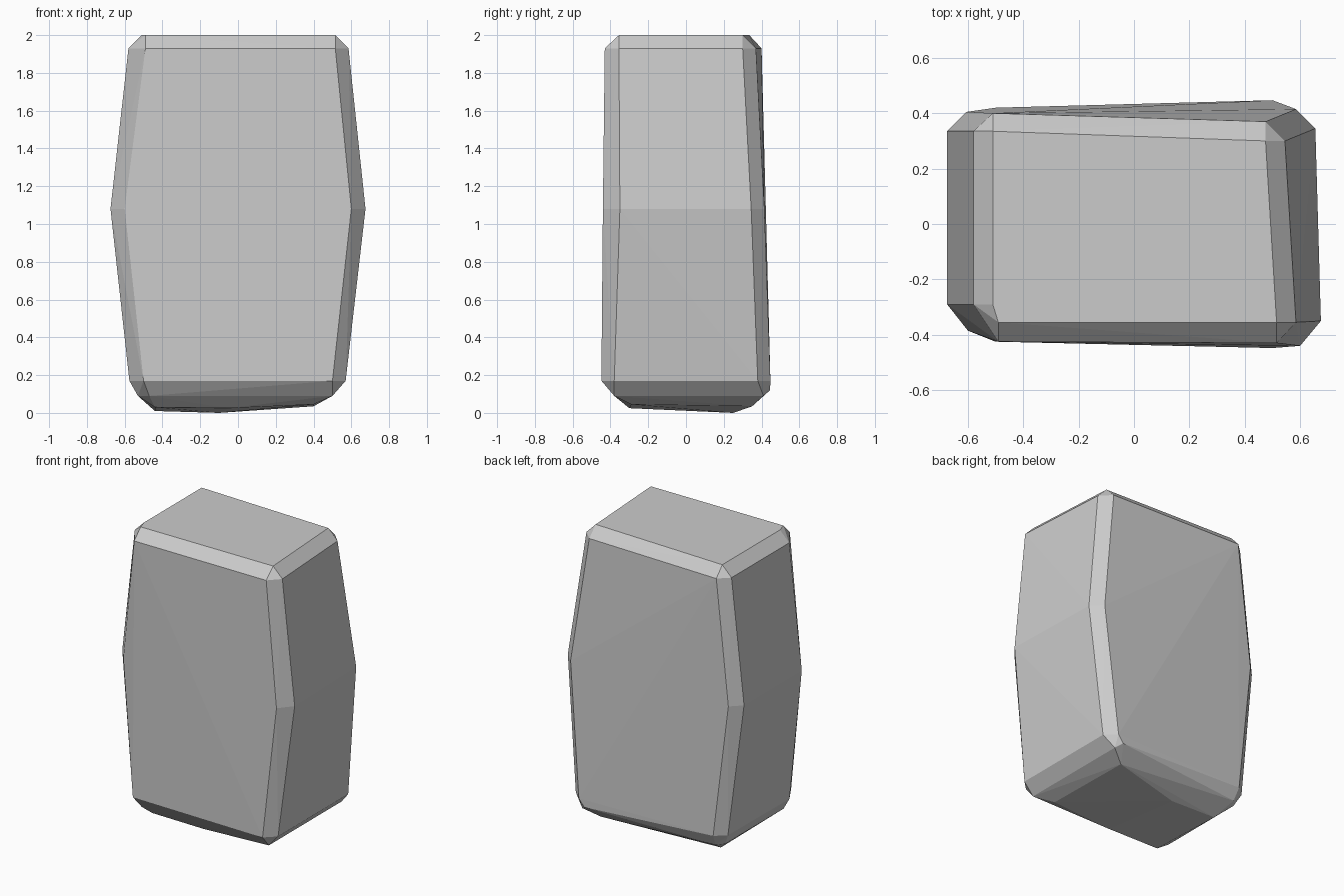
import bpy, bmesh

# Outline corners, counter-clockwise: front-left pair, front-right pair, back-right pair, back-left pair
SECTIONS = [
    # bevelled top cap
    (2.00, [(-.51, -.29), (-.49, -.355), (.515, -.355), (.475, .30), (-.51, .335)]),
    # top shoulder
    (1.93, [(-.58, -.29), (-.49, -.425), (.515, -.43), (.585, -.355),
            (.545, .30), (.475, .37), (-.51, .40), (-.58, .335)]),
    # widest belt
    (1.08, [(-.675, -.29), (-.60, -.385), (.60, -.44), (.675, -.35),
            (.655, .345), (.585, .415), (-.605, .405), (-.675, .335)]),
    # lower shoulder
    (0.17, [(-.575, -.30), (-.50, -.425), (.50, -.448), (.57, -.38),
            (.57, .38), (.50, .447), (-.50, .42), (-.57, .36)]),
    # lower bevel
    (0.09, [(-.53, -.30), (-.47, -.37), (.50, -.38), (.50, .41), (-.49, .38), (-.53, .33)]),
]
# slightly lumpy underside
UNDERSIDE = [(-.44, -.30, .03), (-.44, .25, .01), (-.10, .25, 0), (-.05, -.30, .025),
             (.40, .35, .035), (.40, -.29, .045), (.46, .445, .12)]

# Wrap the sections in one faceted skin
bm = bmesh.new()
for z, outline in SECTIONS:
    for x, y in outline:
        bm.verts.new((x, y, z))
for p in UNDERSIDE:
    bm.verts.new(p)
res = bmesh.ops.convex_hull(bm, input=bm.verts[:])
loose = [v for v in bm.verts if not v.link_faces]
bmesh.ops.delete(bm, geom=loose, context='VERTS')
bmesh.ops.recalc_face_normals(bm, faces=bm.faces[:])

mesh = bpy.data.meshes.new("stone_block")
bm.to_mesh(mesh)
bm.free()
bpy.context.collection.objects.link(bpy.data.objects.new("stone_block", mesh))
